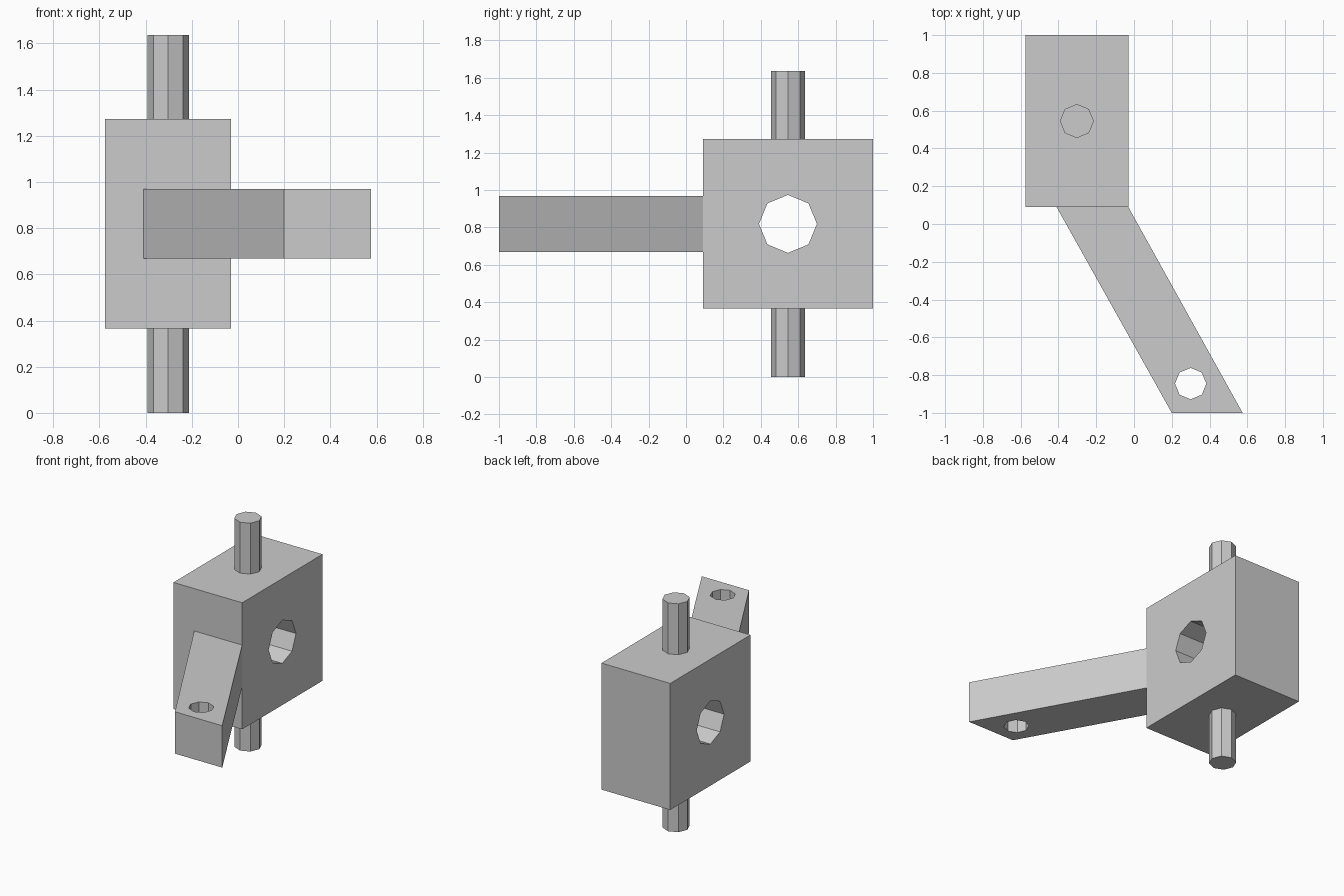
import bpy, bmesh, math
from mathutils import Matrix, Vector

cube = bpy.data.objects.get("Cube")
if cube:
    bpy.data.objects.remove(cube, do_unlink=True)

grey = bpy.data.materials.new("plain grey")
grey.use_nodes = True
colour = (0.6, 0.6, 0.6, 1)
grey.diffuse_color = colour
grey.node_tree.nodes["Principled BSDF"].inputs["Base Color"].default_value = colour


def prism(name, outline, low, high):
    """Extrude a flat outline upwards from low to high."""
    bm = bmesh.new()
    face = bm.faces.new([bm.verts.new((x, y, low)) for x, y in outline])
    top = bmesh.ops.extrude_face_region(bm, geom=[face])["geom"]
    verts = [v for v in top if isinstance(v, bmesh.types.BMVert)]
    bmesh.ops.translate(bm, verts=verts, vec=(0, 0, high - low))
    bmesh.ops.recalc_face_normals(bm, faces=bm.faces)
    mesh = bpy.data.meshes.new(name)
    bm.to_mesh(mesh)
    bm.free()
    mesh.materials.append(grey)
    obj = bpy.data.objects.new(name, mesh)
    bpy.context.collection.objects.link(obj)
    return obj


def octagon(x, y, radius):
    corners = [i * math.pi / 4 for i in range(8)]
    return [(x + radius * math.cos(a), y + radius * math.sin(a)) for a in corners]


def cut(obj, cutter):
    """Bore the cutter out of the object, then discard the cutter."""
    mod = obj.modifiers.new("bore", "BOOLEAN")
    mod.operation = "DIFFERENCE"
    mod.solver = "EXACT"
    mod.object = cutter
    bpy.context.view_layer.update()
    bpy.context.view_layer.objects.active = obj
    bpy.ops.object.modifier_apply(modifier=mod.name)
    bpy.data.objects.remove(cutter, do_unlink=True)


# Main block with a sideways bore
left, right, front, back = -0.575, -0.03, 0.09, 1.0
bottom, top = 0.365, 1.272
centre = Vector(((left + right) / 2, (front + back) / 2, (bottom + top) / 2))
block = prism("block", [(left, front), (right, front), (right, back), (left, back)],
              bottom, top)
bore = prism("block_bore", octagon(0, 0, 0.155), -1, 1)
bore.data.transform(Matrix.Translation(centre) @ Matrix.Rotation(math.pi / 2, 4, "Y"))
cut(block, bore)

# Upright pins above and below the block
pin = octagon(centre.x, centre.y, 0.09)
prism("upper_pin", pin, top, 1.637)
prism("lower_pin", pin, 0, bottom)

# Slanted arm with a vertical bolt hole near its tip
arm = prism("arm", [(-0.41, front), (0.2, -1), (0.575, -1), (right, front)],
            centre.z - 0.15, centre.z + 0.15)
cut(arm, prism("bolt_bore", octagon(0.3, -0.845, 0.083), 0, 2))
